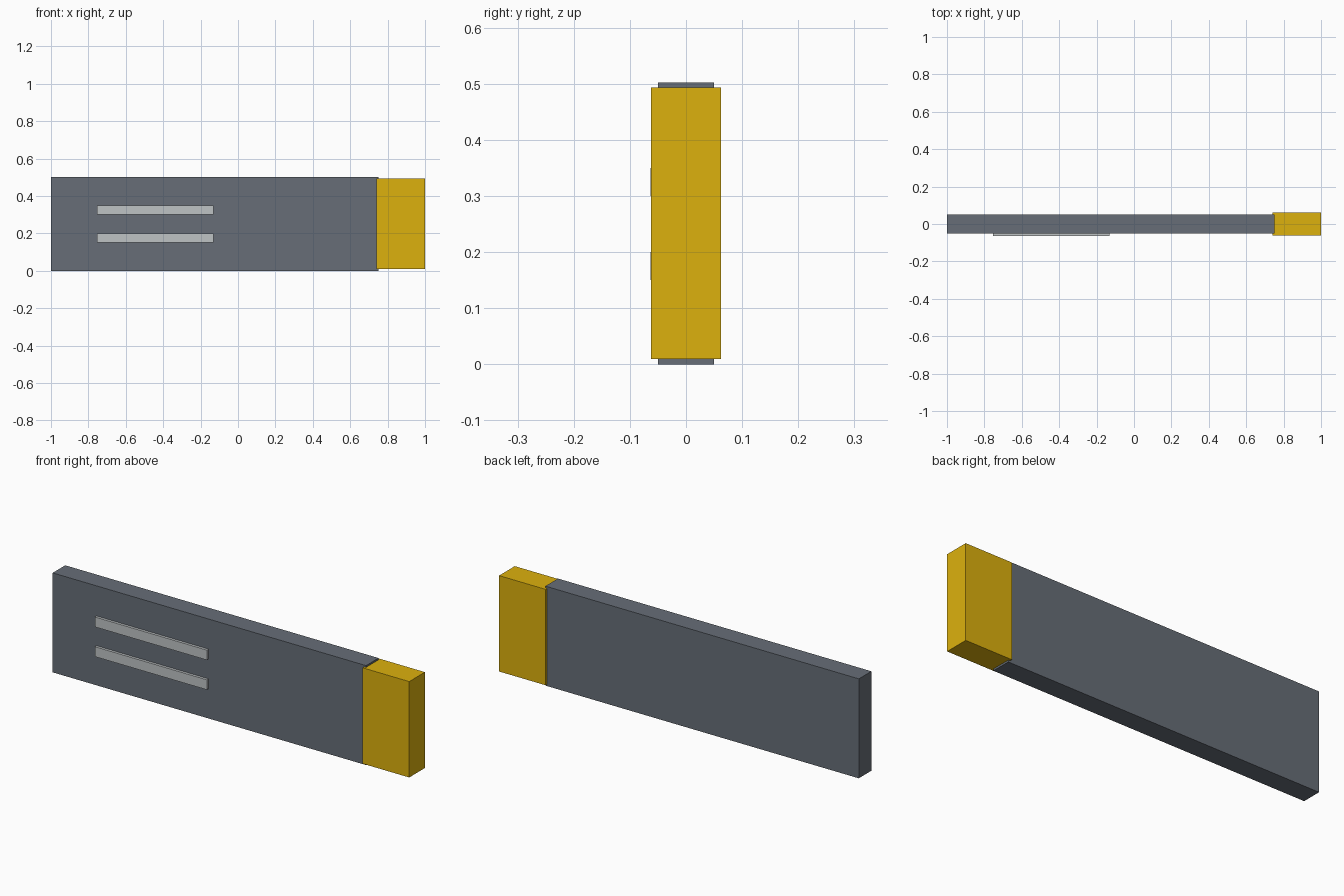
import bpy
import bmesh
from mathutils import Vector

if "Cube" in bpy.data.objects:
    bpy.data.objects.remove(bpy.data.objects["Cube"])


def material(name, color):
    mat = bpy.data.materials.new(name)
    mat.diffuse_color = (*color, 1.0)
    mat.use_nodes = True
    mat.node_tree.nodes["Principled BSDF"].inputs["Base Color"].default_value = mat.diffuse_color
    return mat


def box(name, low, high, mat):
    low, high = Vector(low), Vector(high)
    bm = bmesh.new()
    bmesh.ops.create_cube(bm, size=1.0)
    bmesh.ops.scale(bm, vec=high - low, verts=bm.verts)
    mesh = bpy.data.meshes.new(name)
    bm.to_mesh(mesh)
    bm.free()
    mesh.materials.append(mat)
    obj = bpy.data.objects.new(name, mesh)
    obj.location = (low + high) / 2
    bpy.context.collection.objects.link(obj)
    return obj


slate = material("slate", (0.135, 0.155, 0.185))
yellow = material("yellow", (0.72, 0.44, 0.004))
silver = material("silver", (0.52, 0.55, 0.56))

# Flat main slab
box("body", (-1.0, -0.05, 0.0), (0.75, 0.05, 0.502), slate)

# Thicker yellow end block, slightly shorter than the slab
box("end_cap", (0.74, -0.0625, 0.009), (1.0, 0.0625, 0.493), yellow)

# Two raised bars on the front face
for name, z in (("lower_bar", 0.15), ("upper_bar", 0.30)):
    box(name, (-0.755, -0.0635, z), (-0.13, -0.045, z + 0.05), silver)
